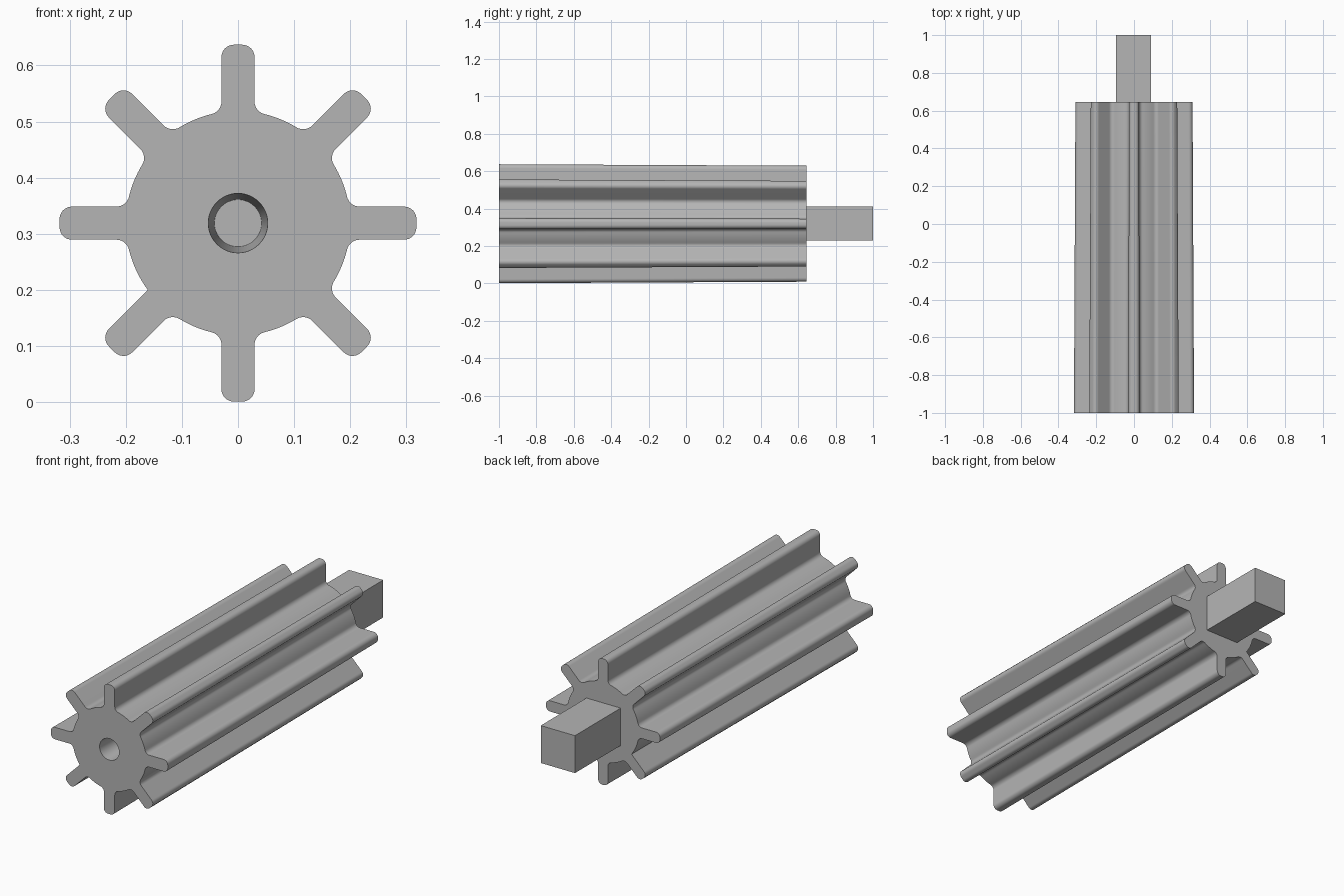
import bpy, bmesh
from math import sin, cos, pi, atan2, sqrt, radians
from mathutils import Matrix

if "Cube" in bpy.data.objects:
    bpy.data.objects.remove(bpy.data.objects["Cube"], do_unlink=True)

AXIS_Z = 0.319
FINS = 8
FRONT, BACK, SHAFT_END = -1.0, 0.645, 1.0
SHARP_FIN = 5          # this fin has one root corner left unrounded

grey = bpy.data.materials.new("plain grey")
grey.use_nodes = True
colour = (0.46, 0.46, 0.46, 1)
grey.diffuse_color = colour
grey.node_tree.nodes["Principled BSDF"].inputs["Base Color"].default_value = colour


def make_object(name, bm):
    bmesh.ops.recalc_face_normals(bm, faces=bm.faces)
    mesh = bpy.data.meshes.new(name)
    bm.to_mesh(mesh)
    bm.free()
    mesh.materials.append(grey)
    obj = bpy.data.objects.new(name, mesh)
    bpy.context.collection.objects.link(obj)
    return obj


def arc(cx, cy, radius, start, end, steps):
    angles = [start + (end - start) * i / steps for i in range(steps + 1)]
    return [(cx + radius * cos(a), cy + radius * sin(a)) for a in angles]


def half_fin(core, tip, half, fillet, tip_round):
    """Lower half outline of a fin that points along +x, root to tip."""
    reach = half + fillet
    along = sqrt((core + fillet) ** 2 - reach ** 2)
    root = arc(along, -reach, fillet, pi + atan2(-reach, along), pi / 2, 8)
    end = arc(tip - tip_round, tip_round - half, tip_round, -pi / 2, 0, 8)
    return root + end


def roller_outline(core, tip, half):
    outline = []
    for k in range(FINS):
        lower = half_fin(core, tip, half, 0.023, 0.022)
        upper = [(x, -y) for x, y in reversed(lower)]
        if k == SHARP_FIN:      # near-zero root rounding on one side
            lower = half_fin(core, tip, half, 0.0005, 0.022)
        turn = 2 * pi * k / FINS
        fin = lower + upper
        outline += [(x * cos(turn) - y * sin(turn), x * sin(turn) + y * cos(turn))
                    for x, y in fin]
        # core surface up to the next fin
        a0 = turn + atan2(upper[-1][1], upper[-1][0])
        nxt = half_fin(core, tip, half, 0.0005 if k + 1 == SHARP_FIN else 0.023, 0.022)
        a1 = turn + 2 * pi / FINS + atan2(nxt[0][1], nxt[0][0])
        outline += arc(0, 0, core, a0, a1, 8)[1:-1]
    return outline


def loft(bm, rings):
    """Skin a list of (y, outline) rings and cap both ends."""
    loops = [[bm.verts.new((x, y, z + AXIS_Z)) for x, z in pts] for y, pts in rings]
    n = len(loops[0])
    for a, b in zip(loops, loops[1:]):
        for i in range(n):
            j = (i + 1) % n
            bm.faces.new((a[i], a[j], b[j], b[i]))
    bm.faces.new(loops[0])
    bm.faces.new(loops[-1])


# Fluted roller, slightly drafted towards the back
bm = bmesh.new()
loft(bm, [(FRONT, roller_outline(0.2, 0.318, 0.0295)),
          (BACK, roller_outline(0.195, 0.31, 0.0265))])
roller = make_object("fluted_roller", bm)

# Tapered bearing hole in the front face
bm = bmesh.new()
loft(bm, [(y, arc(0, 0, r, 0, 2 * pi, 48)[:-1])
          for y, r in ((FRONT - 0.02, 0.0535), (FRONT, 0.053), (FRONT + 0.2, 0.042))])
cutter = make_object("hole_cutter", bm)
cutter.hide_render = True

cut = roller.modifiers.new("bearing_hole", "BOOLEAN")
cut.operation = "DIFFERENCE"
cut.solver = "EXACT"
cut.object = cutter
bpy.context.view_layer.objects.active = roller
roller.select_set(True)
bpy.ops.object.modifier_apply(modifier=cut.name)
bpy.data.objects.remove(cutter, do_unlink=True)

bpy.ops.object.select_all(action="DESELECT")
roller.select_set(True)
bpy.context.view_layer.objects.active = roller
bpy.ops.object.shade_smooth_by_angle(angle=radians(30))

# Square drive shaft at the back
bm = bmesh.new()
length = SHAFT_END - BACK
bmesh.ops.create_cube(bm, size=1, matrix=Matrix.Translation(
    (-0.003, BACK + length / 2, AXIS_Z + 0.001)) @ Matrix.Diagonal((0.186, length, 0.184, 1)))
make_object("drive_shaft", bm)
